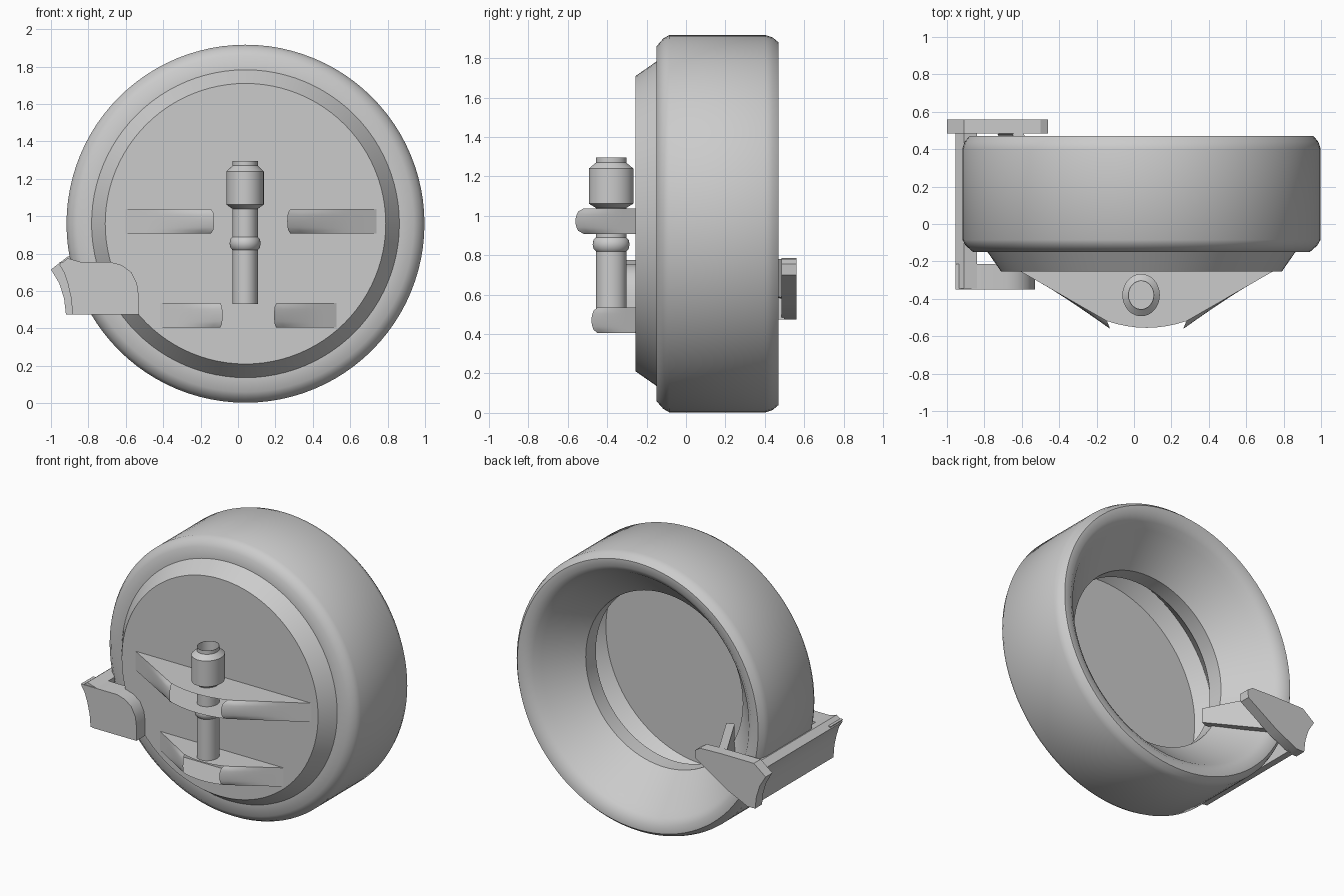
import bpy, bmesh, math
from mathutils import Vector

if "Cube" in bpy.data.objects:
    bpy.data.objects.remove(bpy.data.objects["Cube"])

CX, CZ = 0.04, 0.96          # wheel axis


def finish(name, bm, angle=35):
    bmesh.ops.remove_doubles(bm, verts=bm.verts, dist=1e-5)
    bmesh.ops.recalc_face_normals(bm, faces=bm.faces)
    me = bpy.data.meshes.new(name)
    bm.to_mesh(me)
    bm.free()
    ob = bpy.data.objects.new(name, me)
    bpy.context.collection.objects.link(ob)
    bpy.ops.object.select_all(action='DESELECT')
    ob.select_set(True)
    bpy.context.view_layer.objects.active = ob
    bpy.ops.object.shade_smooth_by_angle(angle=math.radians(angle))
    return ob


def lathe(name, profile, place, n=96, closed=False, angle=35):
    """Spin (radius, height) points; place(c, s, r, h) gives the position."""
    bm = bmesh.new()
    rings = []
    for r, h in profile:
        rings.append([bm.verts.new(place(math.cos(2 * math.pi * i / n),
                                         math.sin(2 * math.pi * i / n), r, h)) for i in range(n)])
    pairs = list(zip(rings, rings[1:]))
    if closed:
        pairs.append((rings[-1], rings[0]))
    for a, b in pairs:
        for i in range(n):
            j = (i + 1) % n
            bm.faces.new((a[i], a[j], b[j], b[i]))
    return finish(name, bm, angle)


def on_y(c, s, r, h):
    return (CX + r * c, h, CZ + r * s)


def on_z(c, s, r, h):
    return (0.038 + r * c, -0.38 + 1.13 * r * s, h)


def slab(name, outline, y0, y1):
    """Extrude an (x, z) outline along y."""
    bm = bmesh.new()
    f = bm.faces.new([bm.verts.new((x, y0, z)) for x, z in outline])
    ext = bmesh.ops.extrude_face_region(bm, geom=[f])
    bmesh.ops.translate(bm, vec=(0, y1 - y0, 0),
                        verts=[v for v in ext['geom'] if isinstance(v, bmesh.types.BMVert)])
    return finish(name, bm, 30)


# Outer ring with a funnel at the back
lathe("outer_ring", [(0.81, -0.15), (0.90, -0.15), (0.94, -0.115), (0.957, -0.085), (0.957, 0.405),
                     (0.945, 0.44), (0.92, 0.47), (0.87, 0.47), (0.825, 0.435), (0.79, 0.39),
                     (0.60, 0.18), (0.60, 0.07)],
      on_y, closed=True, angle=42)

# Shallow front dish, open behind
lathe("front_dish", [(0.83, -0.14), (0.75, -0.255)], on_y)
bm = bmesh.new()
bmesh.ops.create_circle(bm, cap_ends=True, segments=96, radius=0.75)
for v in bm.verts:
    v.co = Vector((CX + v.co.x, -0.255, CZ + v.co.y))
finish("front_plate", bm)


# Hinge brackets: bowed shells whose middle front is open
def bracket(name, cx, half, inner, depth, z0, z1):
    bm = bmesh.new()
    N, M = 8, 8
    d_in = depth * 0.88

    def wing(side):
        rows = []
        for i in range(N + 1):
            t = i / N
            x, y = half + (inner - half) * t, d_in * t
            bulge = 0.14 * depth * max(0, (t - 0.3) / 0.7) ** 1.5
            row = []
            for k in range(M + 1):
                s = 2 * k / M - 1
                b = bulge * math.sqrt(max(0, 1 - s * s))
                row.append(bm.verts.new((cx + side * (x - 0.4 * b), -0.255 - y - b,
                                         z0 + (z1 - z0) * k / M)))
            rows.append(row)
        for a, b in zip(rows, rows[1:]):
            for k in range(M):
                bm.faces.new((a[k], b[k], b[k + 1], a[k + 1]))

    wing(-1)
    wing(1)
    # flat top and bottom plates
    for z in (z0, z1):
        pts = [(-half + (half - inner) * i / N, d_in * i / N) for i in range(N + 1)]
        for i in range(1, 8):
            u = -1 + i / 4
            pts.append((u * inner, d_in + 0.12 * depth * (1 - u * u)))
        pts += [(inner + (half - inner) * i / N, d_in * (1 - i / N)) for i in range(N + 1)]
        bm.faces.new([bm.verts.new((cx + x, -0.255 - y, z)) for x, y in pts])
    finish(name, bm, 40)


bracket("upper_bracket", 0.068, 0.672, 0.212, 0.30, 0.908, 1.038)
bracket("lower_bracket", 0.055, 0.472, 0.15, 0.22, 0.405, 0.535)

# Hinge pin with bead and hollow cap
lathe("hinge_pin", [(0.001, 0.53), (0.068, 0.53), (0.068, 0.82), (0.079, 0.832), (0.083, 0.855),
                    (0.079, 0.878), (0.068, 0.89), (0.068, 1.04), (0.10, 1.062), (0.10, 1.24),
                    (0.068, 1.27), (0.068, 1.295), (0.066, 1.295), (0.066, 1.22), (0.001, 1.22)],
      on_z, n=40)

# Side clamp: front jaw, curved bar, back jaw and inner hook
slab("clamp_front_jaw", [(-0.955, 0.755), (-0.68, 0.755), (-0.62, 0.738), (-0.57, 0.70), (-0.54, 0.64),
                         (-0.53, 0.57), (-0.53, 0.475), (-0.865, 0.475), (-0.872, 0.56),
                         (-0.895, 0.64), (-0.925, 0.70)], -0.35, -0.215)
slab("clamp_bar", [(-0.955, 0.74), (-0.91, 0.775), (-0.84, 0.755), (-0.865, 0.70), (-0.845, 0.62),
                   (-0.84, 0.475), (-0.885, 0.475), (-0.892, 0.56), (-0.91, 0.64),
                   (-0.93, 0.70)], -0.345, 0.50)
slab("clamp_back_jaw", [(-1.0, 0.715), (-0.91, 0.785), (-0.66, 0.785), (-0.50, 0.78), (-0.46, 0.755),
                        (-0.465, 0.70), (-0.56, 0.64), (-0.70, 0.55), (-0.86, 0.475),
                        (-0.92, 0.475), (-0.93, 0.56), (-0.955, 0.64)], 0.485, 0.56)

bm = bmesh.new()
loop = [(-0.42, 0.16, 0.68), (-0.42, 0.16, 0.78), (-0.60, 0.50, 0.78), (-0.68, 0.50, 0.58)]
f = bm.faces.new([bm.verts.new(p) for p in loop])
ext = bmesh.ops.extrude_face_region(bm, geom=[f])
bmesh.ops.translate(bm, vec=(-0.05, -0.02, 0),
                    verts=[v for v in ext['geom'] if isinstance(v, bmesh.types.BMVert)])
finish("clamp_hook", bm)
